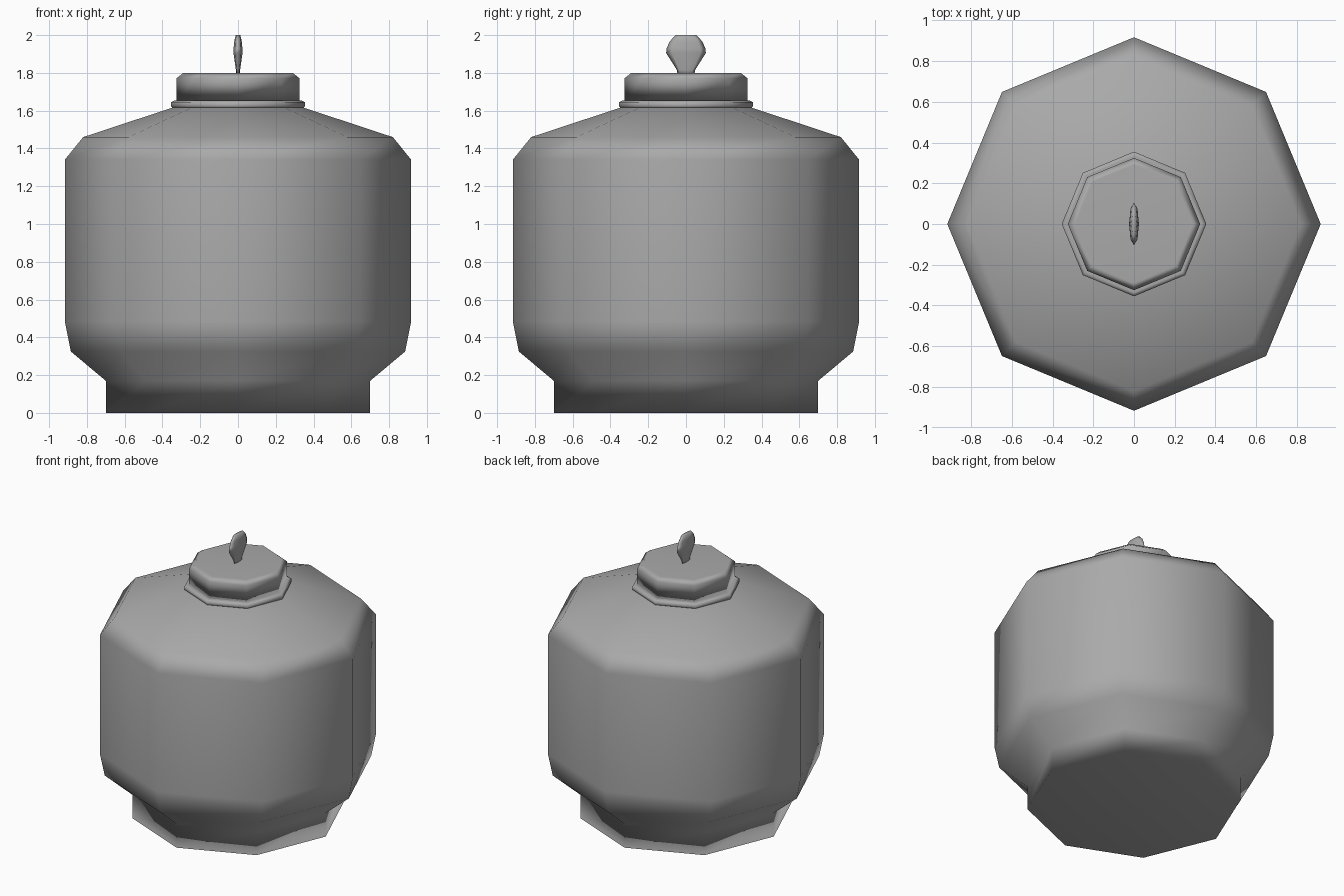
import bpy
import bmesh
from math import cos, sin, tau

SIDES = 8

cube = bpy.data.objects.get("Cube")
if cube:
    bpy.data.objects.remove(cube, do_unlink=True)

# One plain grey for everything
grey = bpy.data.materials.new("plain_grey")
grey.use_nodes = True
colour = (0.4, 0.4, 0.4, 1)
grey.diffuse_color = colour
grey.node_tree.nodes["Principled BSDF"].inputs["Base Color"].default_value = colour


def turned(name, profile, x_scale=1.0):
    """Turn a (radius, height) profile into a closed, soft-shaded octagonal solid."""
    bm = bmesh.new()
    rings = []
    for r, z in profile:
        angles = [tau * i / SIDES for i in range(SIDES)]
        rings.append([bm.verts.new((r * cos(a) * x_scale, r * sin(a), z)) for a in angles])
    for low, high in zip(rings, rings[1:]):
        for i in range(SIDES):
            j = (i + 1) % SIDES
            bm.faces.new((low[i], low[j], high[j], high[i]))
    bm.faces.new(list(reversed(rings[0])))
    bm.faces.new(rings[-1])
    for face in bm.faces:
        face.smooth = True
    mesh = bpy.data.meshes.new(name)
    bm.to_mesh(mesh)
    bm.free()
    mesh.materials.append(grey)
    obj = bpy.data.objects.new(name, mesh)
    bpy.context.collection.objects.link(obj)
    # Large faces keep their shading, small bevel faces blend between them
    soften = obj.modifiers.new("Soft corners", 'WEIGHTED_NORMAL')
    soften.mode = 'FACE_AREA'
    return obj


# Jar body with its straight foot and sloping shoulder
turned("jar_body", [(0.70, 0), (0.70, 0.17), (0.885, 0.325), (0.917, 0.485),
                    (0.917, 1.34), (0.82, 1.46), (0.32, 1.625)])

# Thin lip around the mouth
turned("mouth_rim", [(0.345, 1.615), (0.355, 1.622), (0.355, 1.645), (0.335, 1.655)])

# Lid with a bevelled top edge
turned("lid", [(0.325, 1.64), (0.325, 1.772), (0.29, 1.80)])

# Flat upright grip on the lid
turned("lid_knob", [(0.045, 1.79), (0.048, 1.815), (0.105, 1.905), (0.103, 1.93),
                    (0.085, 1.968), (0.055, 2.0)], x_scale=0.23)
